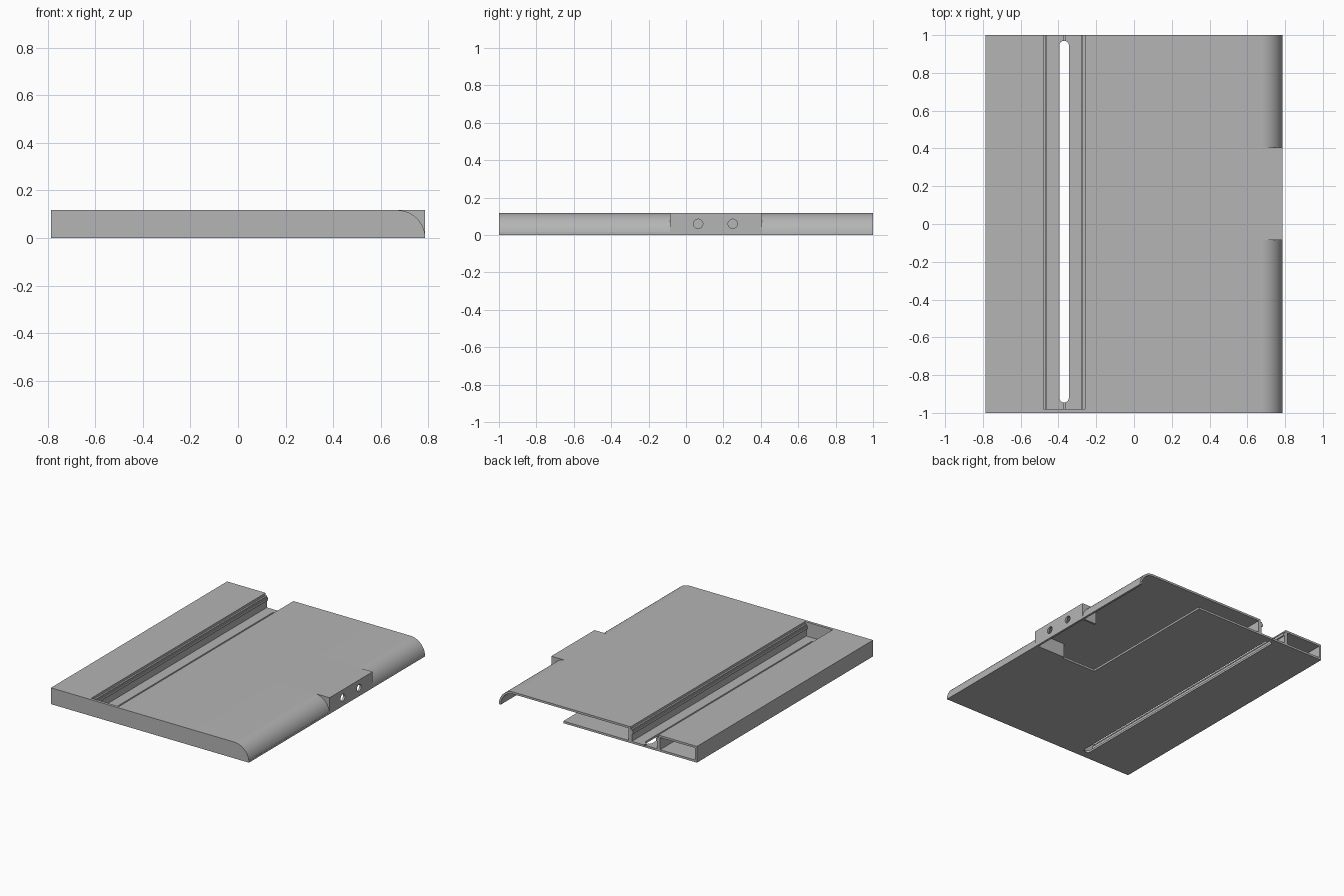
import bpy, bmesh, math
from mathutils import Vector

old = bpy.data.objects.get("Cube")
if old:
    bpy.data.objects.remove(old, do_unlink=True)

H, T = 0.117, 0.015            # case height, sheet thickness
LEFT, RIGHT = -0.787, 0.787    # side limits
BEND = RIGHT - H               # where the rounded edge starts
RAIL = -0.37                   # channel centre line
BLOCK = (-0.085, 0.405)        # connector block ends

grey = bpy.data.materials.new("plain_grey")
grey.use_nodes = True
colour = (0.46, 0.46, 0.46, 1)
grey.diffuse_color = colour
grey.node_tree.nodes["Principled BSDF"].inputs["Base Color"].default_value = colour


def prism(name, pts, axis, lo, hi):
    """Extrude a 2D outline along an axis from lo to hi."""
    place = {"x": lambda a, b, d: (d, a, b),
             "y": lambda a, b, d: (a, d, b),
             "z": lambda a, b, d: (a, b, d)}[axis]
    bm = bmesh.new()
    face = bm.faces.new([bm.verts.new(place(a, b, lo)) for a, b in pts])
    top = bmesh.ops.extrude_face_region(bm, geom=[face])["geom"]
    shift = Vector(place(0, 0, hi - lo))
    bmesh.ops.translate(bm, vec=shift, verts=[g for g in top if isinstance(g, bmesh.types.BMVert)])
    bmesh.ops.recalc_face_normals(bm, faces=bm.faces)
    mesh = bpy.data.meshes.new(name)
    bm.to_mesh(mesh)
    bm.free()
    mesh.materials.append(grey)
    obj = bpy.data.objects.new(name, mesh)
    bpy.context.collection.objects.link(obj)
    return obj


def rect(a0, a1, b0, b1):
    return [(a0, b0), (a1, b0), (a1, b1), (a0, b1)]


def arc(cx, cy, r, start, end, n=20):
    angles = [math.radians(start + (end - start) * i / n) for i in range(n + 1)]
    return [(cx + r * math.cos(t), cy + r * math.sin(t)) for t in angles]


def cut(obj, cutters):
    for c in cutters:
        mod = obj.modifiers.new("cut", "BOOLEAN")
        mod.operation, mod.solver, mod.object = "DIFFERENCE", "EXACT", c
    bpy.context.view_layer.update()
    graph = bpy.context.evaluated_depsgraph_get()
    mesh = bpy.data.meshes.new_from_object(obj.evaluated_get(graph))
    obj.modifiers.clear()
    obj.data = mesh
    for c in cutters:
        bpy.data.objects.remove(c, do_unlink=True)


def smooth(obj):
    bpy.ops.object.select_all(action="DESELECT")
    obj.select_set(True)
    bpy.context.view_layer.objects.active = obj
    bpy.ops.object.shade_smooth_by_angle(angle=math.radians(30))


# Bottom sheet with an open corner, a long slot and a fine seam
floor = prism("bottom_sheet", [(LEFT, -1), (RIGHT, -1), (RIGHT, BLOCK[0]),
                               (0.275, BLOCK[0]), (0.275, 1), (LEFT, 1)], "z", 0, T)
slot = arc(RAIL, 0.945, 0.025, 0, 180) + arc(RAIL, -0.92, 0.025, 180, 360)
cut(floor, [prism("slot_cutter", slot, "z", -0.1, 0.1),
            prism("seam_cutter", rect(RAIL - 0.004, RAIL + 0.004, -0.98, 1.1), "z", 0.007, 0.1)])

# Front wall follows the rounded side; left wall is square
bend = arc(BEND, 0, H, 90, 0)
smooth(prism("front_wall", [(LEFT, 0), (LEFT, H)] + bend, "y", -1, -0.98))
prism("left_wall", rect(LEFT, LEFT + T, T, H), "y", -0.98, 1)

# Top sheets on both sides of the channel
prism("narrow_top", rect(LEFT + T, -0.48, H - T, H), "y", -0.98, 1)
shell = [(-0.26, H)] + bend + arc(BEND, 0, H - T, 0, 90) + [(-0.26, H - T)]
smooth(prism("wide_top_front", shell, "y", -0.98, BLOCK[0]))
smooth(prism("wide_top_back", shell, "y", BLOCK[1], 1))
prism("wide_top_middle", rect(-0.26, RIGHT, H - T, H), "y", *BLOCK)

# Mirrored channel walls with a ledge and a small lip
wall = [(-0.245, T), (-0.27, T), (-0.27, 0.07), (-0.28, 0.07), (-0.28, 0.09),
        (-0.272, 0.09), (-0.272, 0.1), (-0.26, 0.1), (-0.26, H - T), (-0.245, H - T)]
prism("right_channel_wall", wall, "y", -0.98, 1)
prism("left_channel_wall", [(2 * RAIL - x, z) for x, z in wall], "y", -0.98, 1)

# Connector block: drilled face plate and two end plates
plate = prism("connector_plate", rect(*BLOCK, 0, H - T), "x", RIGHT - T, RIGHT)
cut(plate, [prism("hole_cutter", arc(y, 0.06, 0.025, 0, 345, 23), "x", 0.7, 0.9)
            for y in (0.065, 0.25)])
prism("connector_front_end", rect(0.55, RIGHT - T, 0, H - T), "y", BLOCK[0], BLOCK[0] + T)
prism("connector_back_end", rect(BEND, RIGHT - T, 0, H - T), "y", BLOCK[1] - T, BLOCK[1])
